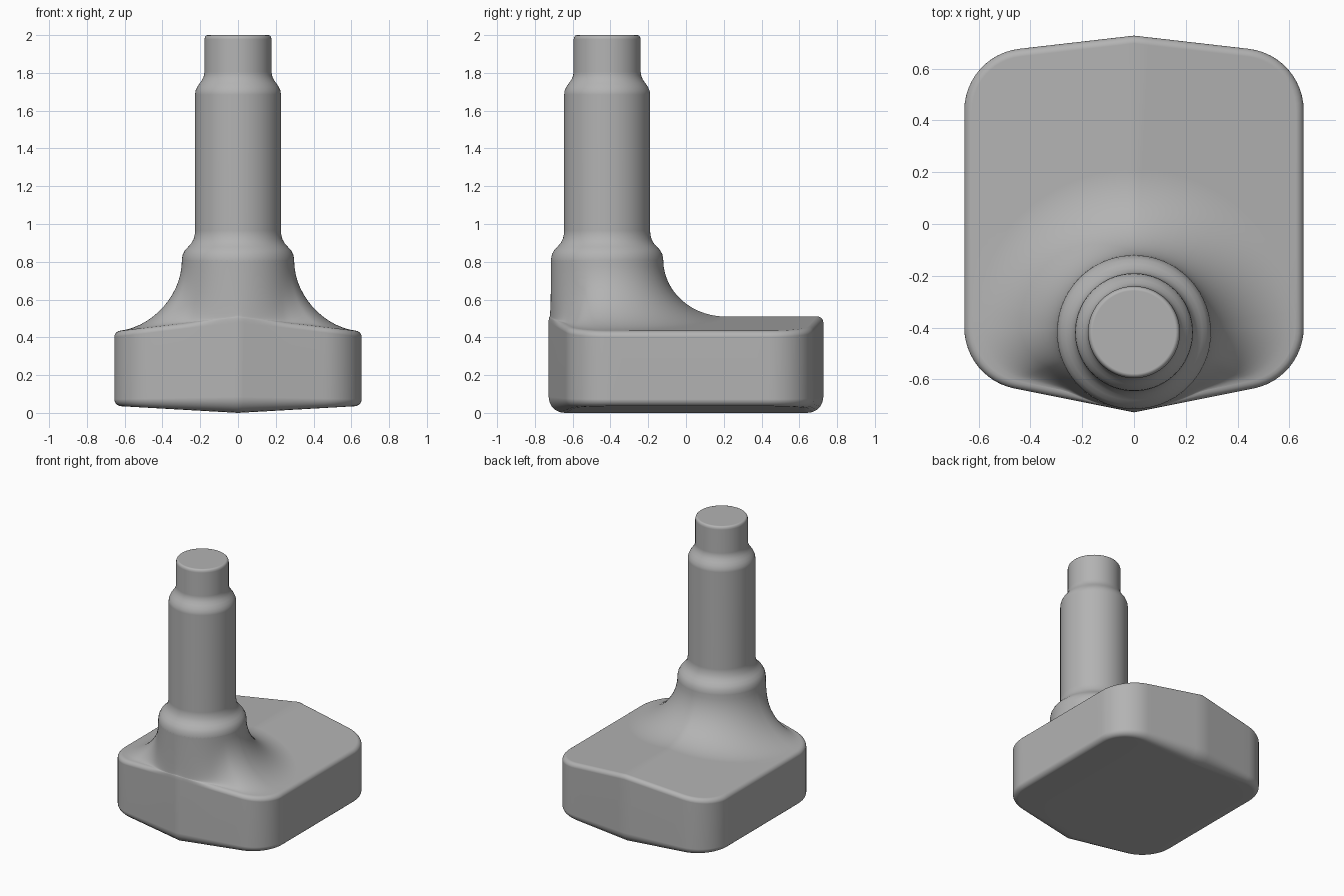
import bpy, bmesh, math
from mathutils import Vector

cube = bpy.data.objects.get("Cube")
if cube:
    bpy.data.objects.remove(cube, do_unlink=True)

grey = bpy.data.materials.new("plain grey")
grey.use_nodes = True
grey.diffuse_color = (0.45, 0.45, 0.45, 1)
grey.node_tree.nodes["Principled BSDF"].inputs["Base Color"].default_value = grey.diffuse_color

AXIS = Vector((0, -0.4175))     # centre of the post
NECK_R, NECK_Z = 0.297, 0.81    # where the flare meets the collar
HALF_X, HALF_Y, CORNER = 0.655, 0.727, 0.24
REACH, EDGE = 0.33, 0.03        # flare width, top edge rounding


def top_z(x):
    return 0.51 - 0.12 * abs(x)


def bottom_z(x):
    return 0.057 * abs(x)


def add_object(name, rings, cap):
    """Skin a list of closed rings, merge collapsed points and shade."""
    bm = bmesh.new()
    loops = [[bm.verts.new(p) for p in ring] for ring in rings]
    n = len(loops[0])
    for a, b in zip(loops, loops[1:]):
        for i in range(n):
            j = (i + 1) % n
            bm.faces.new((a[i], a[j], b[j], b[i]))
    if cap:
        bm.faces.new(loops[-1])
    bmesh.ops.remove_doubles(bm, verts=bm.verts, dist=0.0002)
    bmesh.ops.recalc_face_normals(bm, faces=bm.faces)
    mesh = bpy.data.meshes.new(name)
    bm.to_mesh(mesh)
    bm.free()
    mesh.materials.append(grey)
    obj = bpy.data.objects.new(name, mesh)
    bpy.context.collection.objects.link(obj)
    bpy.ops.object.select_all(action='DESELECT')
    obj.select_set(True)
    bpy.context.view_layer.objects.active = obj
    bpy.ops.object.shade_smooth_by_angle(angle=math.radians(40))
    mod = obj.modifiers.new("even shading", 'WEIGHTED_NORMAL')
    mod.keep_sharp = True
    return obj


def half_end(slope, steps):
    """From a pointed end's apex round the corner to the side, for y > 0."""
    cx = HALF_X - CORNER
    cy = HALF_Y - slope * cx - CORNER * math.hypot(1, slope)
    start = math.pi / 2 - math.atan(slope)
    arc = [Vector((cx + CORNER * math.cos(a), cy + CORNER * math.sin(a)))
           for a in (start * (1 - k / 12) for k in range(13))]
    apex = Vector((0, HALF_Y))
    return [apex.lerp(arc[0], k / steps) for k in range(steps)] + arc


# Foot outline: front end, straight side, back end, then mirrored
front = [Vector((p.x, -p.y)) for p in half_end(0.2, 16)]
back = half_end(0.115, 8)[::-1]
side = [front[-1].lerp(back[0], k / 14) for k in range(1, 14)]
right_half = front + side + back
outline = right_half + [Vector((-p.x, p.y)) for p in right_half[-2:0:-1]]

count = len(outline)
columns = []
for i, p in enumerate(outline):
    t = (outline[(i + 1) % count] - outline[i - 1]).normalized()
    normal = Vector((t.y, -t.x))
    column = []
    # Underside, from the central ridge out round the lower edge
    r = 0.035 + 0.05 * (1 - abs(p.x) / HALF_X)
    inner = p - normal * r
    column.append((0, inner.y, 0))
    for k in range(6):
        a = math.pi / 2 * k / 5
        q = p - normal * r * (1 - math.sin(a))
        column.append((q.x, q.y, bottom_z(q.x) + r * (1 - math.cos(a))))
    # Upper edge, tighter where the post almost touches the front
    inset = min(EDGE, 0.4 * ((p - AXIS).length - NECK_R))
    for k in range(6):
        a = math.pi / 2 * k / 5
        q = p - normal * inset * (1 - math.cos(a))
        column.append((q.x, q.y, top_z(q.x) - EDGE * (1 - math.sin(a))))
    # Flare sweeping up to the collar
    out = q - AXIS
    room = out.length - NECK_R
    width = min(REACH, room * 0.995)
    out.normalize()
    for k in range(15):
        a = math.pi / 2 * k / 14
        q = AXIS + out * (NECK_R + width * (1 - math.sin(a)))
        base = top_z(q.x)
        column.append((q.x, q.y, base + (NECK_Z - base) * (1 - math.cos(a))))
    columns.append(column)
add_object("foot_with_flare", list(zip(*columns)), False)

# Stepped post turned around its axis
profile = [(0.297, 0.80), (0.297, 0.815), (0.292, 0.84), (0.28, 0.862), (0.263, 0.88),
           (0.247, 0.898), (0.235, 0.92), (0.229, 0.945), (0.2275, 0.965),
           (0.2275, 1.685), (0.225, 1.705), (0.216, 1.726), (0.203, 1.745),
           (0.190, 1.763), (0.181, 1.783), (0.1775, 1.805),
           (0.1775, 1.978), (0.174, 1.991), (0.168, 1.998), (0.16, 2.0)]
SIDES = 72
angles = [2 * math.pi * k / SIDES for k in range(SIDES)]
add_object("stepped_post", [[(r * math.cos(a), AXIS.y + r * math.sin(a), z) for a in angles]
                            for r, z in profile], True)
